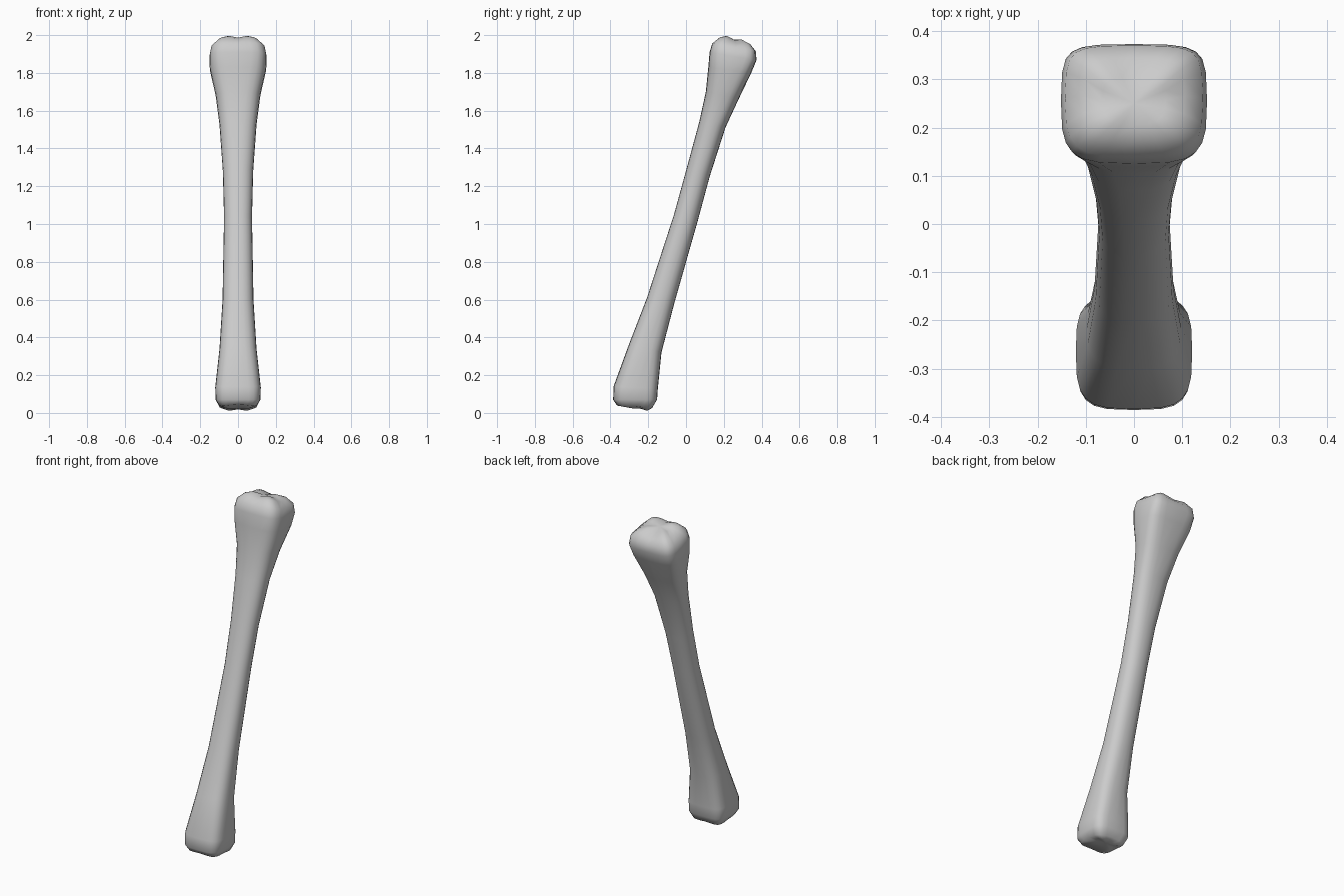
import bpy, bmesh
from math import cos, sin, pi, copysign
from mathutils import Vector

SEG = 24

# front edge y,z | back edge y,z | half width | squareness | back notch | side notch | cap dip
RINGS = [
    (-0.29, 0.025, -0.195, 0.01, 0.065, 2.8, 0.10, 0.06, 0.008),
    (-0.37, 0.038, -0.17, 0.022, 0.105, 3.2, 0.08, 0.06, 0.006),
    (-0.388, 0.07, -0.146, 0.07, 0.125, 3.4, 0.06, 0.05, 0),
    (-0.386, 0.14, -0.143, 0.13, 0.127, 3.2, 0.05, 0.05, 0),
    (-0.305, 0.36, -0.128, 0.32, 0.10, 2.6, 0.02, 0.02, 0),
    (-0.208, 0.61, -0.062, 0.58, 0.082, 2.3, 0, 0, 0),
    (-0.065, 1.05, 0.063, 1.02, 0.074, 2.2, 0, 0, 0),
    (0.005, 1.30, 0.125, 1.25, 0.080, 2.2, 0, 0, 0),
    (0.07, 1.54, 0.21, 1.51, 0.098, 2.4, 0.02, 0, 0),
    (0.105, 1.70, 0.284, 1.66, 0.122, 2.6, 0.06, 0.03, 0),
    (0.118, 1.83, 0.358, 1.80, 0.157, 3.0, 0.10, 0.05, 0),
    (0.125, 1.91, 0.386, 1.865, 0.161, 3.4, 0.10, 0.06, 0),
    (0.138, 1.96, 0.385, 1.915, 0.152, 3.2, 0.12, 0.06, 0.006),
    (0.172, 1.993, 0.358, 1.95, 0.115, 2.8, 0.15, 0.08, 0.015),
    (0.205, 1.998, 0.31, 1.972, 0.07, 2.6, 0.10, 0.06, 0.012),
]
CAPS = ((-0.24, 0.022), (0.25, 1.978))


def ring_point(ring, k, upper):
    """Rounded-square cross-section tilted with the shaft, pinched between lobes."""
    fy, fz, by, bz, w, n, back, side, dip = ring
    a = 2 * pi * k / SEG
    c, s = cos(a), sin(a)
    u = copysign(abs(c) ** (2 / n), c)
    v = copysign(abs(s) ** (2 / n), s)
    front = 0.02 if not upper else 0.0
    v *= 1 - (back if s > 0 else front) * 2 * max(0, abs(s) - 0.5)
    u *= 1 - side * 2 * max(0, abs(c) - 0.5)
    f, b = Vector((0, fy, fz)), Vector((0, by, bz))
    p = (f + b) / 2 + (b - f) / 2 * v
    p.x = w * u
    p.z += (-dip if upper else dip) * (1 - abs(sin(2 * a)))
    return p


# Long bone: one lofted skin with knobbly ends
bm = bmesh.new()
loops = []
for i, ring in enumerate(RINGS):
    loops.append([bm.verts.new(ring_point(ring, k, i > 6)) for k in range(SEG)])
for lo, hi in zip(loops, loops[1:]):
    for k in range(SEG):
        j = (k + 1) % SEG
        bm.faces.new((lo[k], lo[j], hi[j], hi[k]))

# End caps, dished in the middle
for loop, (y, z) in zip((loops[0], loops[-1]), CAPS):
    mid = bm.verts.new((0, y, z))
    for k in range(SEG):
        bm.faces.new((loop[k], loop[(k + 1) % SEG], mid))
bmesh.ops.recalc_face_normals(bm, faces=bm.faces)

mesh = bpy.data.meshes.new("long_bone")
bm.to_mesh(mesh)
bm.free()
mesh.shade_smooth()
bone = bpy.data.objects.new("long_bone", mesh)
bpy.context.collection.objects.link(bone)
